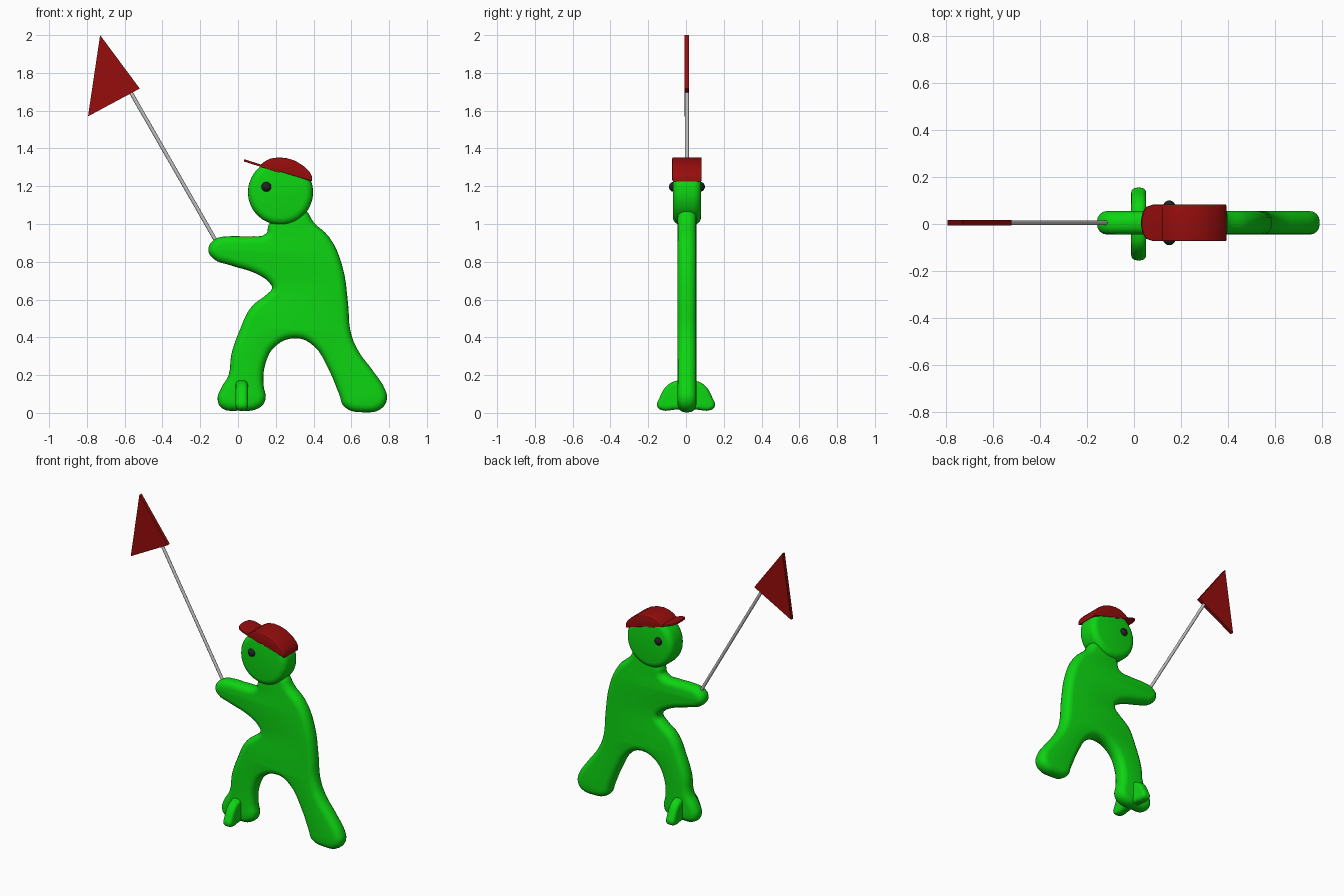
import bpy, bmesh, math
from mathutils import Vector

if "Cube" in bpy.data.objects:
    bpy.data.objects.remove(bpy.data.objects["Cube"], do_unlink=True)

MID = 0.005  # depth of the central plane of the figure


def material(name, rgb):
    mat = bpy.data.materials.new(name)
    mat.use_nodes = True
    mat.diffuse_color = (*rgb, 1)
    mat.node_tree.nodes["Principled BSDF"].inputs["Base Color"].default_value = (*rgb, 1)
    return mat


green = material("bright green", (0.004, 0.66, 0.006))
red = material("dark red", (0.31, 0.004, 0.004))
grey = material("light grey", (0.55, 0.55, 0.55))
black = material("near black", (0.015, 0.015, 0.02))


def finish(obj, name, mat, angle=40):
    obj.name = obj.data.name = name
    obj.data.materials.clear()
    obj.data.materials.append(mat)
    bpy.ops.object.select_all(action='DESELECT')
    obj.select_set(True)
    bpy.context.view_layer.objects.active = obj
    bpy.ops.object.shade_smooth_by_angle(angle=math.radians(angle))
    return obj


def plate(name, points, half, bevel, mat, rotation=(math.pi / 2, 0, 0),
          location=(0, MID, 0), curved=True):
    """Closed outline, given thickness and a rounded rim that stays inside the outline."""
    curve = bpy.data.curves.new(name, 'CURVE')
    curve.dimensions = '2D'
    curve.fill_mode = 'BOTH'
    curve.resolution_u = 4
    curve.extrude = half - bevel
    curve.bevel_depth = bevel
    curve.bevel_resolution = 3
    curve.offset = -bevel
    spline = curve.splines.new('BEZIER')
    spline.bezier_points.add(len(points) - 1)
    for p, (u, v) in zip(spline.bezier_points, points):
        p.co = (u, v, 0)
        p.handle_left_type = p.handle_right_type = 'AUTO' if curved else 'VECTOR'
    spline.use_cyclic_u = True
    obj = bpy.data.objects.new(name, curve)
    bpy.context.collection.objects.link(obj)
    obj.rotation_euler = rotation
    obj.location = location
    bpy.ops.object.select_all(action='DESELECT')
    obj.select_set(True)
    bpy.context.view_layer.objects.active = obj
    bpy.ops.object.convert(target='MESH')
    obj = bpy.context.view_layer.objects.active
    # weld the caps to the rim
    bm = bmesh.new()
    bm.from_mesh(obj.data)
    bmesh.ops.remove_doubles(bm, verts=bm.verts, dist=0.0004)
    bmesh.ops.recalc_face_normals(bm, faces=bm.faces)
    bm.to_mesh(obj.data)
    bm.free()
    return finish(obj, name, mat)


# Body with arm and both legs, as one rounded outline
plate("body", [
    (.16, .99), (.15, .95), (.06, .935), (-.045, .935), (-.12, .92), (-.157, .87),
    (-.135, .82), (-.035, .78), (.09, .74), (.165, .69), (.18, .66), (.155, .63),
    (.07, .56), (.01, .44), (-.035, .31), (-.05, .2), (-.09, .13), (-.108, .07),
    (-.085, .025), (.01, .012), (.11, .025), (.145, .07), (.135, .15), (.145, .26),
    (.2, .355), (.31, .395), (.4, .355), (.48, .23), (.535, .1), (.565, .03),
    (.67, .003), (.755, .02), (.788, .07), (.778, .125), (.72, .215), (.63, .34),
    (.595, .435), (.583, .575), (.55, .785), (.483, .93), (.4, 1.01), (.36, 1.07),
    (.29, 1.1), (.2, 1.06)], 0.05, 0.042, green)

# Cross fin on the front foot, running front to back
side = [(.05, .17), (.1, .145), (.14, .08), (.153, .035), (.13, .015), (.05, .018)]
plate("foot_fin", side + [(-u, v) for u, v in reversed(side)], 0.032, 0.022, green,
      rotation=(math.pi / 2, 0, math.pi / 2), location=(.02, 0, 0))

# Head: thick disc with a rounded rim
ring = [math.tau * i / 16 for i in range(16)]
plate("head", [(.225 + .172 * math.cos(a), 1.168 + .172 * math.sin(a)) for a in ring],
      0.075, 0.04, green)

# Eyes on both faces of the head
for label, sign in (("right_side", -1), ("left_side", 1)):
    bpy.ops.mesh.primitive_uv_sphere_add(segments=20, ring_count=12, radius=0.027,
                                         location=(.15, MID + sign * .068, 1.197))
    finish(bpy.context.object, "eye_" + label, black)

# Cap crown
plate("cap_crown", [(.115, 1.31), (.14, 1.33), (.17, 1.346), (.215, 1.353), (.26, 1.348),
                    (.305, 1.334), (.35, 1.305), (.38, 1.275), (.393, 1.25), (.393, 1.225),
                    (.25, 1.268)], 0.078, 0.006, red, curved=False)

# Cap brim: thin tilted plate with rounded front corners
tilt = math.atan2(1.34 - 1.225, .363)
half_brim = [(.2, -.077), (.05, -.077), (.022, -.068), (.006, -.045), (0, -.015)]
plate("cap_brim", half_brim + [(u, -v) for u, v in reversed(half_brim)], 0.006, 0.002, red,
      rotation=(0, tilt, 0), location=(.032, MID, 1.337), curved=False)

# Flag pole
start, end = Vector((-.105, MID, .89)), Vector((-.575, MID, 1.71))
bpy.ops.mesh.primitive_cylinder_add(vertices=16, radius=0.01, depth=(end - start).length,
                                    location=(start + end) / 2)
pole = bpy.context.object
pole.rotation_euler = (end - start).to_track_quat('Z', 'Y').to_euler()
finish(pole, "flag_pole", grey)

# Triangular flag
plate("flag", [(-.73, 2.0), (-.52, 1.717), (-.794, 1.57)], 0.012, 0, red, curved=False)
